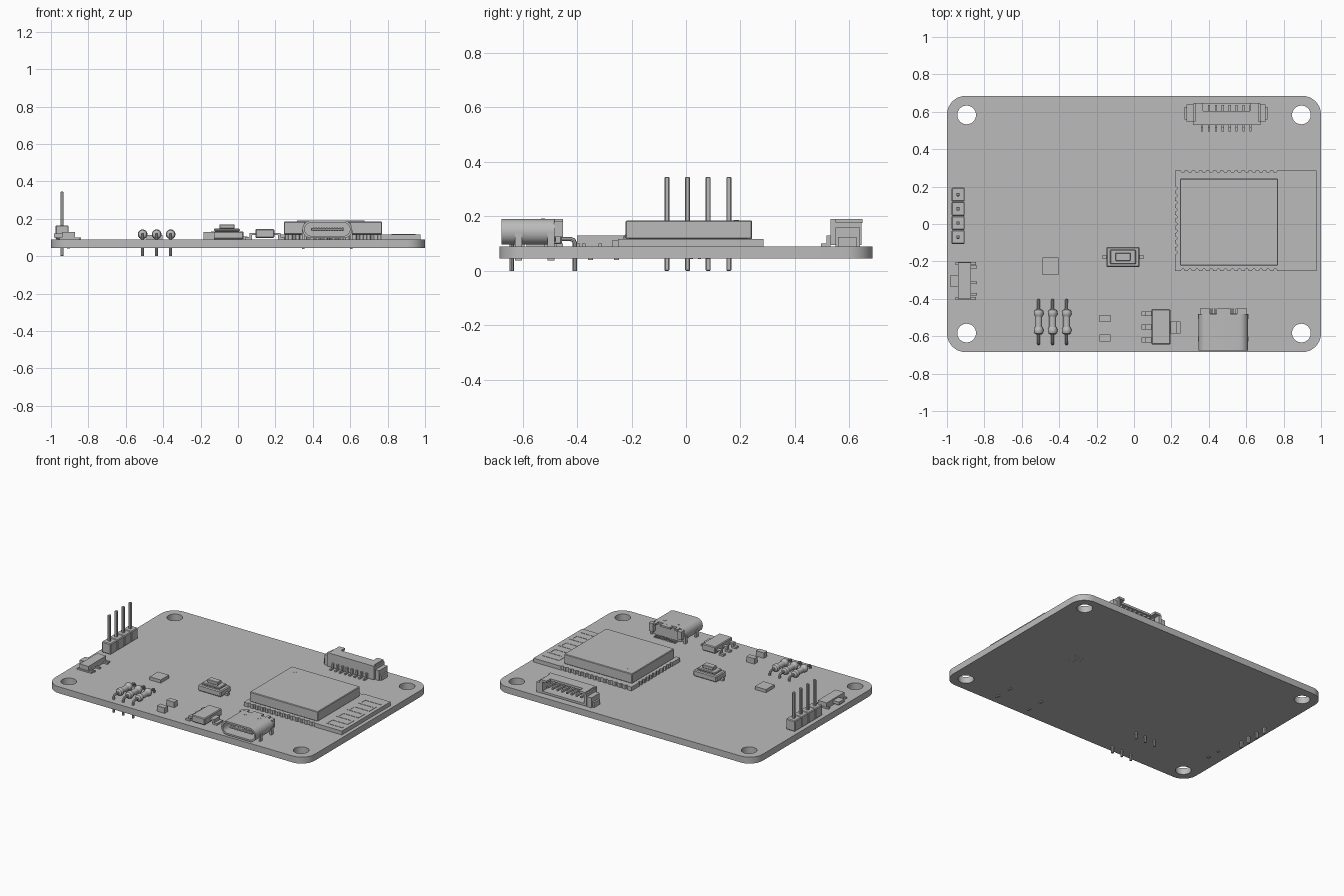
import bpy, bmesh
from math import pi, sin, cos
from mathutils import Matrix, Vector

cube = bpy.data.objects.get("Cube")
if cube:
    bpy.data.objects.remove(cube)

grey = bpy.data.materials.new("plain grey")
grey.use_nodes = True
grey.diffuse_color = (0.5, 0.5, 0.5, 1)
grey.node_tree.nodes["Principled BSDF"].inputs["Base Color"].default_value = (0.5, 0.5, 0.5, 1)
BOARD = 0.09    # height of the board's top face
parts = []


def add(name, mesh):
    mesh.materials.clear()
    mesh.materials.append(grey)
    ob = bpy.data.objects.new(name, mesh)
    bpy.context.collection.objects.link(ob)
    parts.append(ob)
    return ob


def boxes(name, spans, bevel=0):
    """One object made of boxes, each given as x0, x1, y0, y1, z0, z1."""
    bm = bmesh.new()
    for x0, x1, y0, y1, z0, z1 in spans:
        place = Matrix.Translation(((x0 + x1) / 2, (y0 + y1) / 2, (z0 + z1) / 2))
        bmesh.ops.create_cube(bm, size=1, matrix=place @ Matrix.Diagonal((x1 - x0, y1 - y0, z1 - z0, 1)))
    if bevel:
        bmesh.ops.bevel(bm, geom=bm.edges[:], offset=bevel, segments=1, affect='EDGES')
    mesh = bpy.data.meshes.new(name)
    bm.to_mesh(mesh)
    bm.free()
    return add(name, mesh)


def from_curve(name, curve, matrix=Matrix()):
    temp = bpy.data.objects.new("temp", curve)
    bpy.context.collection.objects.link(temp)
    graph = bpy.context.evaluated_depsgraph_get()
    mesh = bpy.data.meshes.new_from_object(temp.evaluated_get(graph))
    bpy.data.objects.remove(temp)
    mesh.transform(matrix)
    bm = bmesh.new()
    bm.from_mesh(mesh)
    bmesh.ops.remove_doubles(bm, verts=bm.verts, dist=0.00005)
    bmesh.ops.recalc_face_normals(bm, faces=bm.faces)
    bm.to_mesh(mesh)
    bm.free()
    return add(name, mesh)


def prism(name, loops, depth, matrix):
    """Extruded flat outline; the loops after the first are holes."""
    curve = bpy.data.curves.new(name, 'CURVE')
    curve.dimensions = '2D'
    curve.fill_mode = 'BOTH'
    curve.extrude = depth / 2
    for loop in loops:
        spline = curve.splines.new('POLY')
        spline.points.add(len(loop) - 1)
        for p, (x, y) in zip(spline.points, loop):
            p.co = (x, y, 0, 1)
        spline.use_cyclic_u = True
    return from_curve(name, curve, matrix)


def wire(name, points, radius):
    curve = bpy.data.curves.new(name, 'CURVE')
    curve.dimensions = '3D'
    curve.bevel_depth = radius
    curve.bevel_resolution = 2
    curve.use_fill_caps = True
    spline = curve.splines.new('POLY')
    spline.points.add(len(points) - 1)
    for p, co in zip(spline.points, points):
        p.co = (*co, 1)
    return from_curve(name, curve)


def arc(cx, cy, r, a0, a1, n):
    return [(cx + r * cos(a0 + (a1 - a0) * i / n), cy + r * sin(a0 + (a1 - a0) * i / n)) for i in range(n + 1)]


def rounded(w, h, r):
    pts = []
    for k, (sx, sy) in enumerate([(1, 1), (-1, 1), (-1, -1), (1, -1)]):
        pts += arc(sx * (w - r), sy * (h - r), r, k * pi / 2, (k + 1) * pi / 2, 8)
    return pts


# Circuit board with four mounting holes
holes = [arc(sx * 0.895, sy * 0.583, 0.05, 0, 2 * pi, 32)[:-1] for sx in (-1, 1) for sy in (-1, 1)]
prism("board", [rounded(1, 0.685, 0.1)] + holes, 0.045, Matrix.Translation((0, 0, 0.0675)))

# Radio module: notched carrier, shield can, aerial track, heat vias
outline = [(0.975, -0.25), (0.975, 0.285)]
for i in range(14):
    outline += arc(0.755 - i * 0.038, 0.285, 0.01, 0, -pi, 6)
outline.append((0.22, 0.285))
for i in range(10):
    outline += arc(0.22, 0.19 - i * 0.038, 0.01, pi / 2, -pi / 2, 6)
outline.append((0.22, -0.25))
for i in range(14):
    outline += arc(0.261 + i * 0.038, -0.25, 0.01, pi, 0, 6)
prism("module_carrier", [outline], 0.027, Matrix.Translation((0.0, 0, BOARD + 0.0135)))
boxes("shield_can", [(0.245, 0.77, -0.222, 0.243, 0.117, 0.185)], 0.004)
prism("shield_dot", [arc(0, 0, 0.01, 0, 2 * pi, 16)[:-1]], 0.002, Matrix.Translation((0.31, 0.185, 0.185)))
track = []
for i in range(8):
    y = -0.21 + i * 0.06
    track.append((0.82, 0.95, y, y + 0.014, 0.117, 0.119))
    if i < 7:
        x = 0.936 if i % 2 else 0.82
        track.append((x, x + 0.014, y + 0.014, y + 0.06, 0.117, 0.119))
boxes("aerial_track", track)
for i in range(9):
    prism("heat_via", [arc(0, 0, 0.006, 0, 2 * pi, 10)[:-1]], 0.003,
          Matrix.Translation((0.49 + i % 3 * 0.03, 0.02 + i // 3 * 0.03, 0.045)))

# Pin header
ys = [-0.07 + i * 0.0757 for i in range(4)]
boxes("header_base", [(-0.975, -0.905, y - 0.0375, y + 0.0375, BOARD, 0.165) for y in ys], 0.005)
boxes("header_pins", [(-0.95, -0.932, y - 0.009, y + 0.009, 0, 0.345) for y in ys], 0.003)

# Slide switch
boxes("switch_body", [(-0.94, -0.872, -0.4, -0.205, BOARD, 0.13)])
boxes("switch_lever", [(-0.985, -0.94, -0.335, -0.275, 0.1, 0.12)])
boxes("switch_pegs", [(-0.915, -0.897, y - 0.009, y + 0.009, 0.04, BOARD) for y in (-0.35, -0.255)])
boxes("switch_legs", [(-0.872, -0.84, y - 0.007, y + 0.007, BOARD, 0.1) for y in (-0.375, -0.315, -0.23)]
      + [(-0.955, -0.845, y - 0.008, y + 0.008, BOARD, 0.1) for y in (-0.397, -0.21)])

# Small chips
boxes("flat_chip", [(-0.49, -0.405, -0.272, -0.18, BOARD, 0.112)])
boxes("small_chips", [(-0.185, -0.125, y - 0.018, y + 0.018, BOARD, 0.128) for y in (-0.505, -0.61)])

# Resistors with bent leads
for x in (-0.51, -0.435, -0.36):
    z, y0, y1 = 0.117, -0.64, -0.408
    wire("resistor_lead", [(x, y0, 0), (x, y0, z - 0.015), (x, y0 + 0.005, z - 0.004), (x, y0 + 0.016, z),
                           (x, y1 - 0.016, z), (x, y1 - 0.005, z - 0.004), (x, y1, z - 0.015), (x, y1, 0)], 0.008)
    bm = bmesh.new()
    profile = [(-0.068, 0.012), (-0.062, 0.022), (-0.052, 0.026), (-0.038, 0.025), (-0.028, 0.019)]
    profile += [(-t, r) for t, r in reversed(profile)]
    rings = [[bm.verts.new((x + r * cos(a * pi / 8), -0.523 + t, z + r * sin(a * pi / 8))) for a in range(16)]
             for t, r in profile]
    for a, b in zip(rings, rings[1:]):
        for i in range(16):
            bm.faces.new((a[i], a[i - 1], b[i - 1], b[i]))
    bm.faces.new(rings[0])
    bm.faces.new(rings[-1])
    bmesh.ops.recalc_face_normals(bm, faces=bm.faces)
    body = bpy.data.meshes.new("resistor_body")
    bm.to_mesh(body)
    bm.free()
    add("resistor_body", body)

# Push button
boxes("button_base", [(-0.148, 0.03, -0.23, -0.122, BOARD, 0.133)], 0.006)
boxes("button_frame", [(-0.128, 0.01, -0.215, -0.137, 0.133, 0.147)], 0.004)
boxes("button_cap", [(-0.1, -0.018, -0.197, -0.155, 0.147, 0.17)], 0.003)
boxes("button_legs", [(-0.168, -0.148, -0.186, -0.166, BOARD, 0.105), (0.03, 0.05, -0.186, -0.166, BOARD, 0.105)])

# Voltage regulator with bent legs
boxes("regulator_body", [(0.093, 0.195, -0.645, -0.455, 0.098, 0.145)], 0.005)
legs = []
for x0, x1, x2, x3, y, w in [(0.04, 0.062, 0.074, 0.095, -0.48, 0.013), (0.04, 0.062, 0.074, 0.095, -0.55, 0.013),
                             (0.04, 0.062, 0.074, 0.095, -0.62, 0.013), (0.248, 0.226, 0.214, 0.194, -0.553, 0.033)]:
    for a, b, z0, z1 in [(x0, x2, BOARD, 0.102), (x1, x2, 0.1, 0.125), (x1, x3, 0.113, 0.125)]:
        legs.append((min(a, b), max(a, b), y - w, y + w, z0, z1))
boxes("regulator_legs", legs)

# Oval charging socket: shell tube, core, tongue, contacts, legs
def facing_front(y):
    return Matrix.Translation((0.4775, y, 0.1435)) @ Matrix.Rotation(pi / 2, 4, 'X')


prism("socket_shell", [rounded(0.133, 0.047, 0.046), rounded(0.121, 0.035, 0.034)], 0.195, facing_front(-0.5795))
prism("socket_core", [rounded(0.121, 0.035, 0.034)], 0.075, facing_front(-0.515))
boxes("socket_tongue", [(0.39, 0.565, -0.655, -0.55, 0.136, 0.151)], 0.003)
boxes("socket_contacts", [(0.4 + i * 0.0142, 0.408 + i * 0.0142, -0.645, -0.55, 0.134, 0.153) for i in range(12)])
boxes("socket_rear_tabs", [(a, b, -0.485, -0.452, 0.178, 0.19) for a, b in [(0.385, 0.405), (0.44, 0.515), (0.55, 0.57)]]
      + [(0.352, 0.385, -0.485, -0.452, 0.125, 0.182), (0.57, 0.603, -0.485, -0.452, 0.125, 0.182)])
boxes("socket_tails", [(0.4 + i * 0.0142, 0.408 + i * 0.0142, -0.478, -0.452, BOARD, 0.1) for i in range(12)])
boxes("socket_dimples", [(x - 0.008, x + 0.008, -0.533, -0.517, 0.189, 0.192) for x in (0.424, 0.53)])
boxes("socket_legs", [(x - 0.006, x + 0.006, y - 0.013, y + 0.013, 0.038, 0.14)
                      for x in (0.349, 0.606) for y in (-0.615, -0.495)])

# Eight-way cable connector opening to the back
boxes("connector_housing", [(0.315, 0.675, 0.53, 0.645, 0.095, 0.11), (0.315, 0.675, 0.53, 0.548, 0.11, 0.19),
                            (0.315, 0.335, 0.548, 0.645, 0.11, 0.18), (0.655, 0.675, 0.548, 0.645, 0.11, 0.18),
                            (0.325, 0.665, 0.548, 0.605, 0.175, 0.19), (0.325, 0.37, 0.605, 0.648, 0.175, 0.19),
                            (0.62, 0.665, 0.605, 0.648, 0.175, 0.19)])
boxes("connector_side_tabs", [(0.282, 0.315, 0.548, 0.638, BOARD, 0.16), (0.675, 0.704, 0.548, 0.638, BOARD, 0.16),
                              (0.27, 0.282, 0.558, 0.625, BOARD, 0.125), (0.704, 0.715, 0.558, 0.625, BOARD, 0.125)])
pins = []
for i in range(8):
    x = 0.364 + i * 0.0369
    pins += [(x - 0.006, x + 0.006, 0.495, 0.52, BOARD, 0.1), (x - 0.006, x + 0.006, 0.515, 0.53, 0.09, 0.13),
             (x - 0.006, x + 0.006, 0.548, 0.635, 0.135, 0.148)]
boxes("connector_pins", pins)

# Smooth round surfaces, keep edges sharp
bpy.ops.object.select_all(action='DESELECT')
for ob in parts:
    ob.select_set(True)
bpy.context.view_layer.objects.active = parts[0]
bpy.ops.object.shade_smooth_by_angle(angle=pi / 6)
